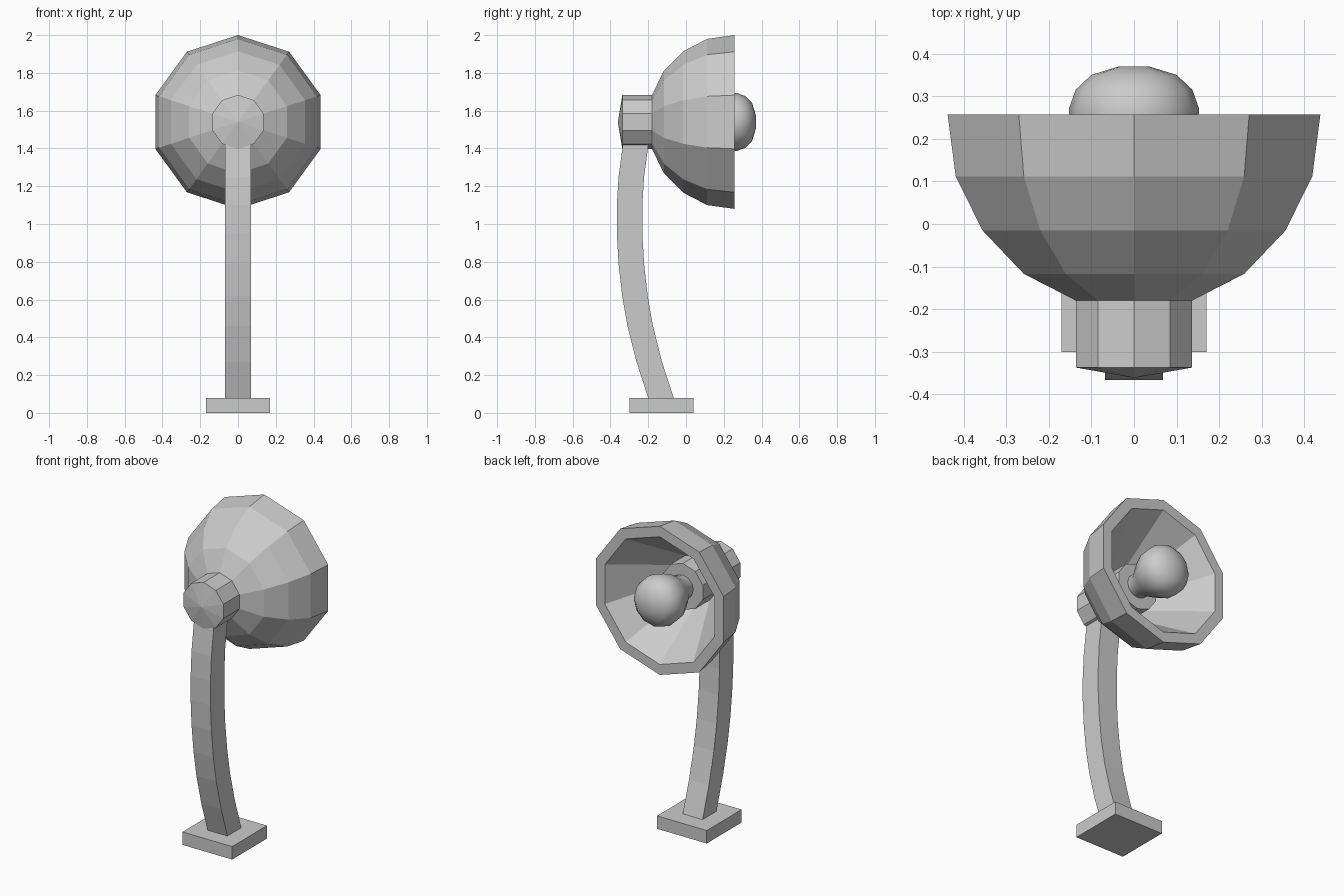
import bpy
import bmesh
from math import sin, cos, tau, radians

if "Cube" in bpy.data.objects:
    bpy.data.objects.remove(bpy.data.objects["Cube"])

HEAD_Z = 1.54


def finish(name, bm):
    bmesh.ops.remove_doubles(bm, verts=bm.verts, dist=1e-5)
    bmesh.ops.recalc_face_normals(bm, faces=bm.faces)
    mesh = bpy.data.meshes.new(name)
    bm.to_mesh(mesh)
    bm.free()
    ob = bpy.data.objects.new(name, mesh)
    bpy.context.collection.objects.link(ob)
    return ob


def skin(name, rings, closed=False):
    """Join rings of points with quads; cap the ends or join them up."""
    bm = bmesh.new()
    loops = [[bm.verts.new(p) for p in ring] for ring in rings]
    pairs = list(zip(loops, loops[1:]))
    if closed:
        pairs.append((loops[-1], loops[0]))
    else:
        bm.faces.new(loops[0])
        bm.faces.new(loops[-1])
    for a, b in pairs:
        n = len(a)
        for i in range(n):
            j = (i + 1) % n
            bm.faces.new((a[i], a[j], b[j], b[i]))
    return finish(name, bm)


def lathe(name, profile, sides, closed=False):
    """Revolve (y, radius) points around the lamp head's y axis."""
    rings = [[(r * sin(tau * i / sides), y, HEAD_Z + r * cos(tau * i / sides))
              for i in range(sides)] for y, r in profile]
    return skin(name, rings, closed)


def rect(y0, y1, half_x, z):
    return [(-half_x, y0, z), (half_x, y0, z), (half_x, y1, z), (-half_x, y1, z)]


# Square foot
skin("base", [rect(-0.30, 0.04, 0.17, z) for z in (0, 0.08)])

# Curved square post, given as (height, y of its front face)
curve = [(0.07, -0.197), (0.27, -0.262), (0.46, -0.31), (0.62, -0.338), (0.79, -0.357),
         (0.95, -0.366), (1.10, -0.366), (1.25, -0.357), (1.45, -0.33)]
skin("post", [rect(y, y + 0.135, 0.068, z) for z, y in curve])

# Ten-sided shade with a thick rim and a conical inside
lathe("shade", [(-0.18, 0.143), (-0.117, 0.272), (-0.015, 0.374), (0.112, 0.44),
                (0.257, 0.46), (0.257, 0.395), (-0.13, 0.13)], 10, closed=True)

# Hub through the back of the shade, with a shallow pointed cap
lathe("hub", [(-0.361, 0.0005), (-0.337, 0.143), (0.03, 0.143)], 10)

# Smooth pear-shaped bulb
bulb = lathe("bulb", [(0.02, 0.07), (0.08, 0.08), (0.15, 0.122), (0.21, 0.148),
                      (0.27, 0.153), (0.315, 0.137), (0.35, 0.10), (0.37, 0.035)], 12)
bpy.context.view_layer.objects.active = bulb
bulb.select_set(True)
bpy.ops.object.shade_smooth_by_angle(angle=radians(60))
